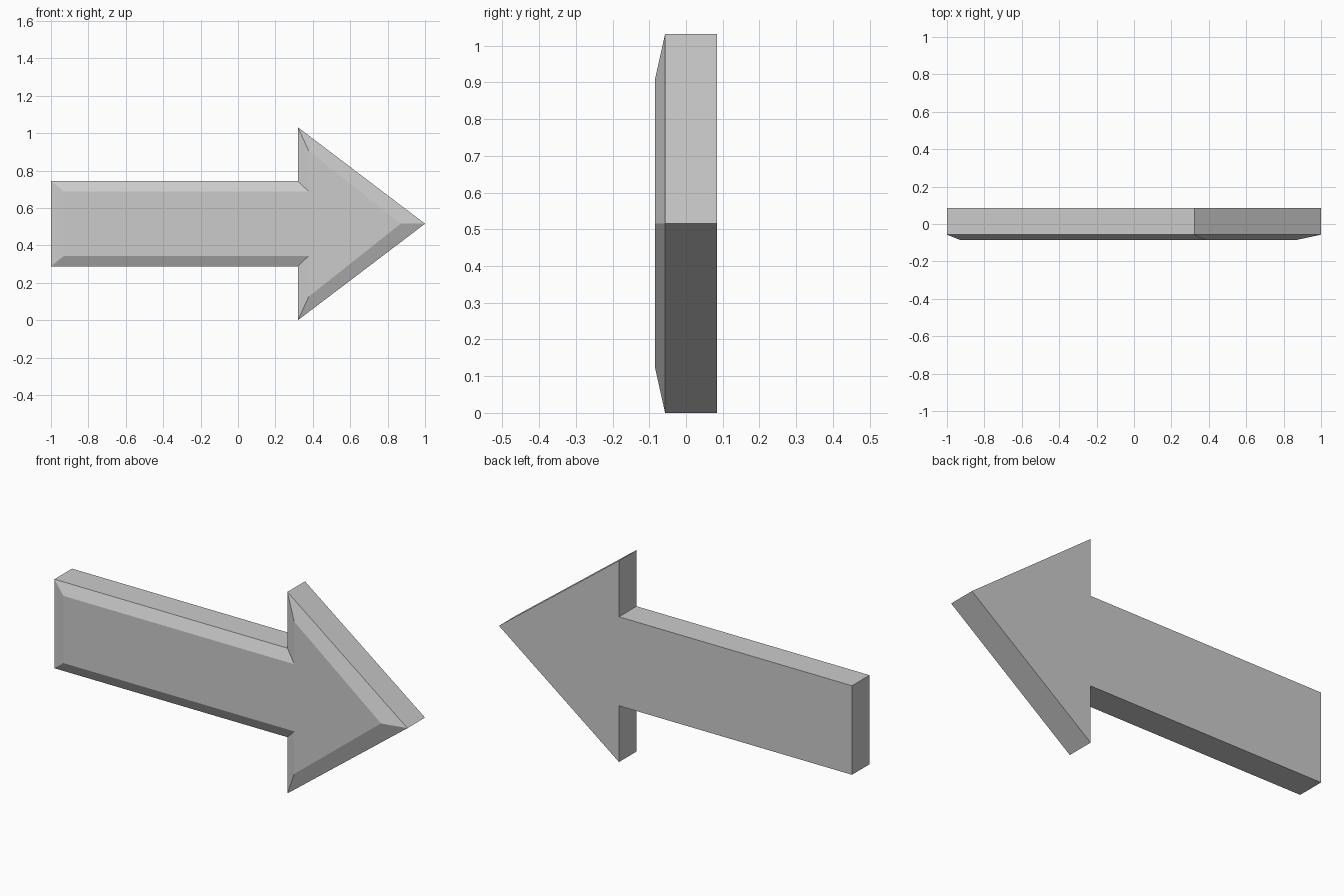
import bpy, bmesh

if "Cube" in bpy.data.objects:
    bpy.data.objects.remove(bpy.data.objects["Cube"])

MID = 0.516            # height of the arrow's centre line
BACK, RIM, FRONT = 0.085, -0.057, -0.085

# Upper half outlines (x, height above centre line): full silhouette and inset front face
outer = [(-1, 0.228), (0.32, 0.228), (0.32, 0.516), (1, 0)]
inner = [(-0.93, 0.172), (0.378, 0.172), (0.378, 0.390), (0.87, 0)]


def mirrored(half):
    """Closed outline from the upper half, sharing the tip."""
    return half + [(x, -h) for x, h in reversed(half[:-1])]


def ring(bm, half, y):
    return [bm.verts.new((x, y, MID + h)) for x, h in mirrored(half)]


# Arrow plate: square back, straight sides, chamfered front
bm = bmesh.new()
rings = [ring(bm, outer, BACK), ring(bm, outer, RIM), ring(bm, inner, FRONT)]
n = len(rings[0])
for a, b in zip(rings, rings[1:]):
    for i in range(n):
        j = (i + 1) % n
        bm.faces.new((a[i], a[j], b[j], b[i]))
bm.faces.new(rings[0])
bm.faces.new(rings[-1])
bmesh.ops.recalc_face_normals(bm, faces=bm.faces)

mesh = bpy.data.meshes.new("arrow")
bm.to_mesh(mesh)
bm.free()
arrow = bpy.data.objects.new("arrow", mesh)
bpy.context.collection.objects.link(arrow)
